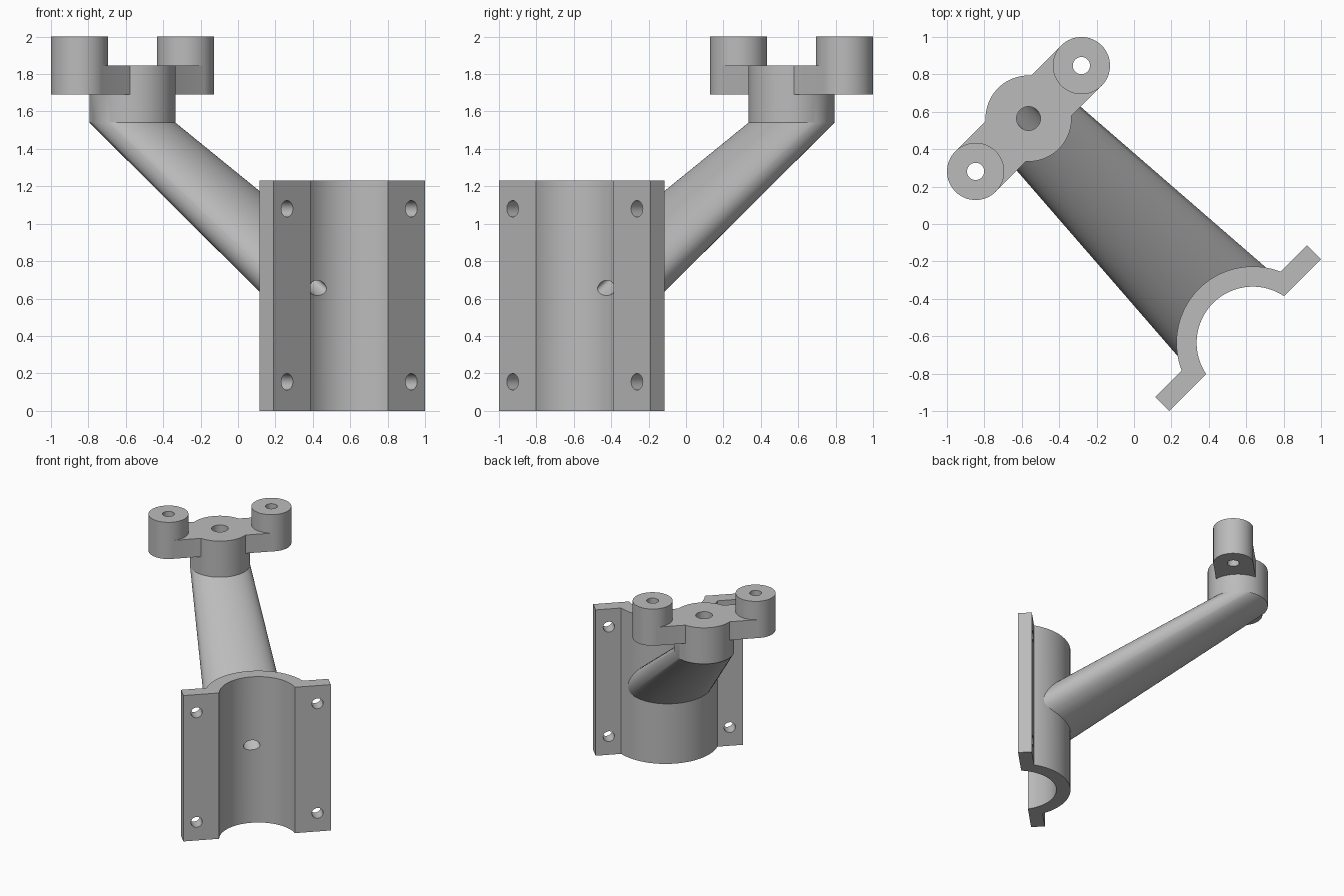
import bpy, bmesh, math
from mathutils import Matrix

if "Cube" in bpy.data.objects:
    bpy.data.objects.remove(bpy.data.objects["Cube"])

SEG = 96
PIPE_U = 0.898          # pipe axis, measured along the bracket's diagonal
POST_U = -0.7975        # post axis
TURN = Matrix.Rotation(math.radians(-45), 4, 'Z')

grey = bpy.data.materials.new("light grey")
grey.diffuse_color = (0.5, 0.5, 0.5, 1)
grey.use_nodes = True
grey.node_tree.nodes["Principled BSDF"].inputs["Base Color"].default_value = grey.diffuse_color


def finish(name, bm):
    bmesh.ops.recalc_face_normals(bm, faces=bm.faces[:])
    me = bpy.data.meshes.new(name)
    bm.to_mesh(me)
    bm.free()
    me.materials.append(grey)
    ob = bpy.data.objects.new(name, me)
    bpy.context.collection.objects.link(ob)
    return ob


def loft(name, rings, seg=SEG):
    """Skin horizontal circles given as (u, v, z, radius)."""
    bm = bmesh.new()
    loops = []
    for u, v, z, r in rings:
        loops.append([bm.verts.new((u + r * math.cos(2 * math.pi * i / seg),
                                    v + r * math.sin(2 * math.pi * i / seg), z))
                      for i in range(seg)])
    for a, b in zip(loops, loops[1:]):
        for i in range(seg):
            j = (i + 1) % seg
            bm.faces.new((a[i], a[j], b[j], b[i]))
    bm.faces.new(loops[0])
    bm.faces.new(loops[-1])
    return finish(name, bm)


def prism(name, points, z0, z1):
    bm = bmesh.new()
    face = bm.faces.new([bm.verts.new((u, v, z0)) for u, v in points])
    new = bmesh.ops.extrude_face_region(bm, geom=[face])["geom"]
    bmesh.ops.translate(bm, vec=(0, 0, z1 - z0),
                        verts=[g for g in new if isinstance(g, bmesh.types.BMVert)])
    return finish(name, bm)


def combine(target, tool, operation):
    """Boolean the tool into the target and discard the tool."""
    mod = target.modifiers.new("join", 'BOOLEAN')
    mod.operation = operation
    mod.solver = 'EXACT'
    mod.object = tool
    bpy.context.view_layer.update()
    dg = bpy.context.evaluated_depsgraph_get()
    me = bpy.data.meshes.new_from_object(target.evaluated_get(dg))
    target.modifiers.clear()
    target.data = me
    bpy.data.objects.remove(tool)


def arc(radius, a0, a1, n=64):
    return [(PIPE_U + radius * math.cos(a0 + (a1 - a0) * i / n),
             radius * math.sin(a0 + (a1 - a0) * i / n)) for i in range(n + 1)]


# Half-pipe clamp with a flange on each side
f_in, f_out, f_end, height = 0.841, 0.735, 0.573, 1.232
a_in = math.acos((f_in - PIPE_U) / 0.30)
a_out = math.acos((f_out - PIPE_U) / 0.408)
profile = (arc(0.30, a_in, 2 * math.pi - a_in)
           + [(f_in, -f_end), (f_out, -f_end)]
           + arc(0.408, 2 * math.pi - a_out, a_out)
           + [(f_out, f_end), (f_in, f_end)])
bracket = prism("clamp_bracket", profile, 0, height)

# Post and widening arm, trimmed to end inside the pipe wall
arm = loft("arm", [(POST_U, 0, 1.845, 0.23), (POST_U, 0, 1.54, 0.23),
                   (PIPE_U, 0, 0.467, 0.35)])
combine(arm, loft("arm_trim", [(PIPE_U, 0, -0.2, 0.358), (PIPE_U, 0, 1.6, 0.358)]),
        'DIFFERENCE')

# Cross bar with a boss at each end
w = 0.152
combine(arm, prism("bar", [(POST_U - w, -0.4), (POST_U + w, -0.4),
                           (POST_U + w, 0.4), (POST_U - w, 0.4)], 1.69, 1.845), 'UNION')
for s in (-1, 1):
    combine(arm, loft("boss", [(POST_U, 0.4 * s, 1.69, 0.153),
                               (POST_U, 0.4 * s, 2.0, 0.153)], 64), 'UNION')
combine(bracket, arm, 'UNION')

# Cable channel: down the post, then along the arm into the pipe
combine(bracket, loft("channel", [(POST_U, 0, 1.95, 0.064), (POST_U, 0, 1.54, 0.064),
                                  (PIPE_U, 0, 0.467, 0.064)], 48), 'DIFFERENCE')

# Boss holes and flange bolt holes
for s in (-1, 1):
    combine(bracket, loft("boss_hole", [(POST_U, 0.4 * s, 1.6, 0.046),
                                        (POST_U, 0.4 * s, 2.1, 0.046)], 40), 'DIFFERENCE')
    for z in (0.155, 1.08):
        bolt = loft("bolt_hole", [(0, 0, -0.12, 0.044), (0, 0, 0.12, 0.044)], 40)
        bolt.data.transform(Matrix.Translation((0.788, 0.47 * s, z))
                            @ Matrix.Rotation(math.pi / 2, 4, 'Y'))
        combine(bracket, bolt, 'DIFFERENCE')

# Turn onto the diagonal and smooth the round surfaces
bracket.data.transform(TURN)
bpy.context.view_layer.objects.active = bracket
bracket.select_set(True)
bpy.ops.object.shade_smooth_by_angle(angle=math.radians(25))
